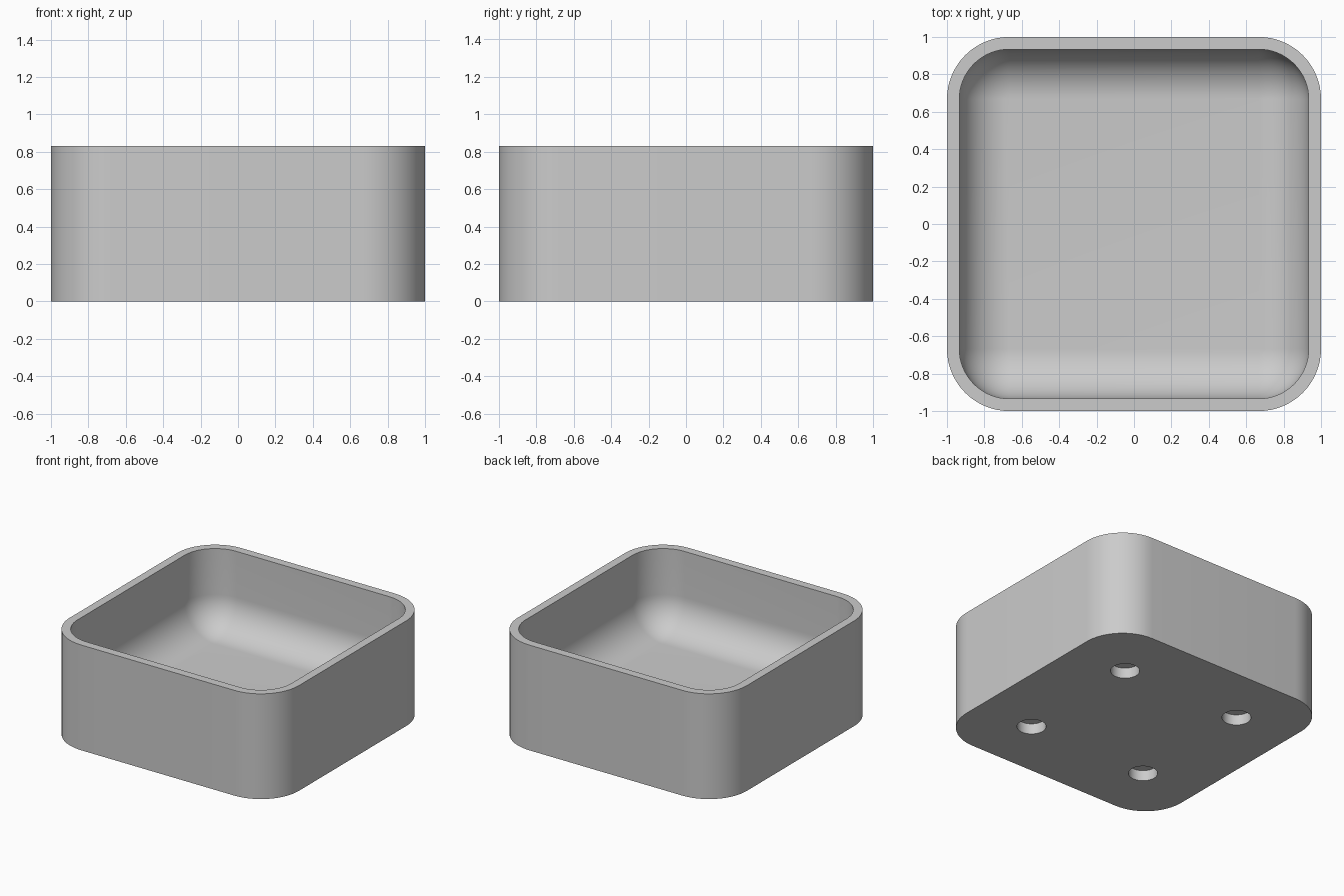
import bpy, bmesh, math

cube = bpy.data.objects.get("Cube")
if cube:
    bpy.data.objects.remove(cube, do_unlink=True)

HEIGHT = 0.83
CORE = 0.667          # centres of the corner arcs
OUTER_R = 0.333       # outer corner radius
INNER_R = 0.267       # inner corner radius and floor fillet
FLOOR = 0.2
HOLE_POS, HOLE_R, HOLE_DEPTH = 0.52, 0.104, 0.083
STEPS = 16

grey = bpy.data.materials.new("light grey")
grey.use_nodes = True
colour = (0.6, 0.6, 0.6, 1)
grey.diffuse_color = colour
grey.node_tree.nodes["Principled BSDF"].inputs["Base Color"].default_value = colour


def make_object(name, bm):
    mesh = bpy.data.meshes.new(name)
    bmesh.ops.recalc_face_normals(bm, faces=bm.faces)
    bm.to_mesh(mesh)
    bm.free()
    mesh.materials.append(grey)
    obj = bpy.data.objects.new(name, mesh)
    bpy.context.collection.objects.link(obj)
    return obj


def rounded_ring(bm, radius, z):
    """Loop of vertices around a rounded square."""
    ring = []
    for quarter in range(4):
        mid = math.radians(45 + 90 * quarter)
        cx = math.copysign(CORE, math.cos(mid))
        cy = math.copysign(CORE, math.sin(mid))
        for i in range(STEPS + 1):
            a = math.radians(90 * (quarter + i / STEPS))
            ring.append(bm.verts.new((cx + radius * math.cos(a),
                                      cy + radius * math.sin(a), z)))
    return ring


# Tray shell: outside wall, rim, inside wall, then the fillet to the floor
sections = [(OUTER_R, 0), (OUTER_R, HEIGHT), (INNER_R, HEIGHT)]
for i in range(STEPS + 1):
    a = math.pi / 2 * i / STEPS
    sections.append((INNER_R * math.cos(a), FLOOR + INNER_R * (1 - math.sin(a))))

bm = bmesh.new()
rings = [rounded_ring(bm, r, z) for r, z in sections]
for low, high in zip(rings, rings[1:]):
    for i in range(len(low)):
        j = (i + 1) % len(low)
        bm.faces.new((low[i], low[j], high[j], high[i]))
bm.faces.new(rings[0][::-1])
bm.faces.new(rings[-1])
bmesh.ops.remove_doubles(bm, verts=bm.verts, dist=1e-4)
tray = make_object("tray", bm)

# Four blind round holes in the underside
bm = bmesh.new()
for sx in (-1, 1):
    for sy in (-1, 1):
        made = bmesh.ops.create_cone(bm, cap_ends=True, segments=48, radius1=HOLE_R,
                                     radius2=HOLE_R, depth=2 * HOLE_DEPTH)
        bmesh.ops.translate(bm, verts=made["verts"],
                            vec=(sx * HOLE_POS, sy * HOLE_POS, 0))
cutter = make_object("hole_cutter", bm)
cutter.hide_render = True

cut = tray.modifiers.new("underside holes", "BOOLEAN")
cut.operation = "DIFFERENCE"
cut.solver = "EXACT"
cut.object = cutter

bpy.ops.object.select_all(action="DESELECT")
tray.select_set(True)
bpy.context.view_layer.objects.active = tray
bpy.ops.object.modifier_apply(modifier=cut.name)
bpy.data.objects.remove(cutter, do_unlink=True)
bpy.ops.object.shade_smooth_by_angle(angle=math.radians(30))
